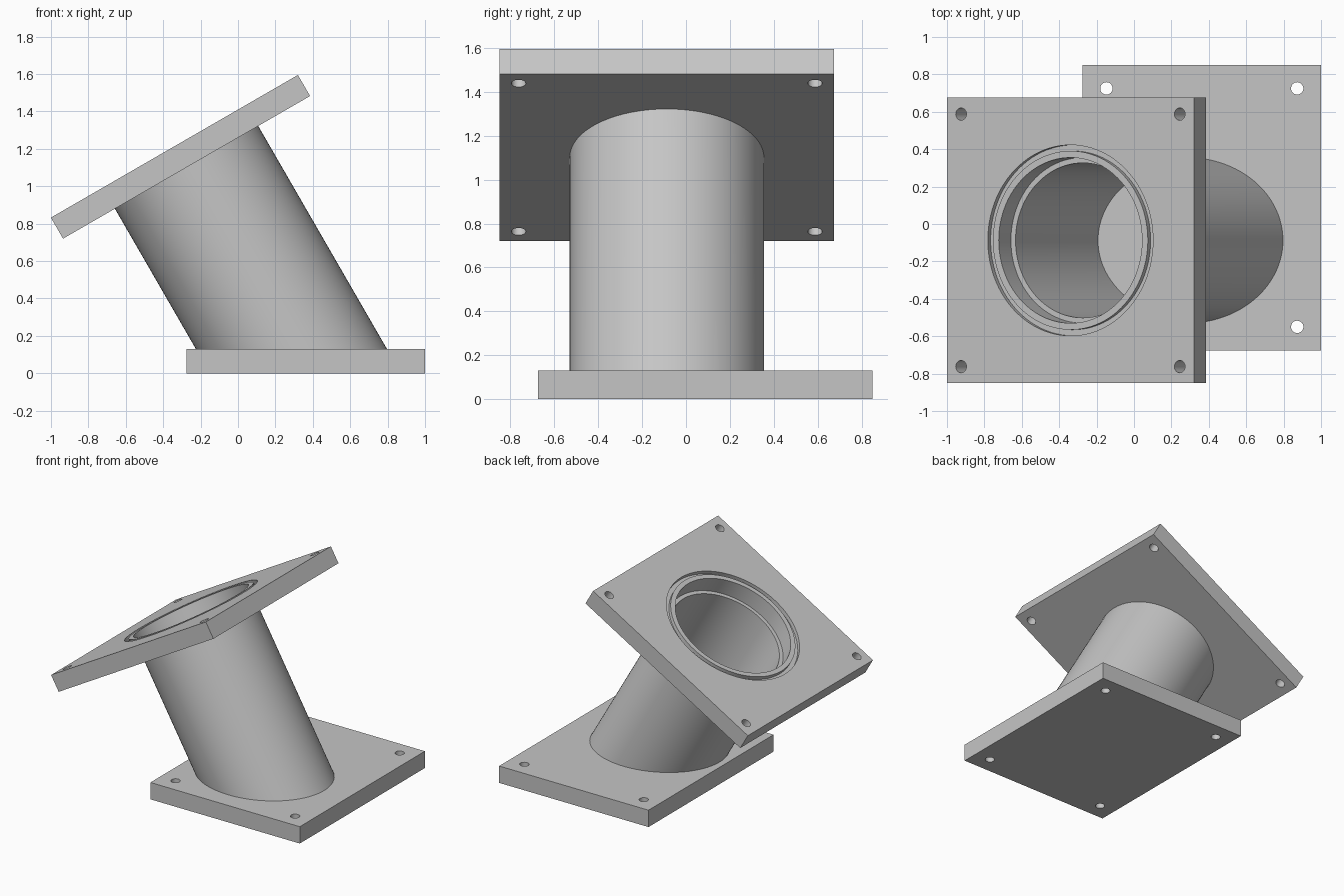
import bpy, bmesh, math
from mathutils import Matrix

if "Cube" in bpy.data.objects:
    bpy.data.objects.remove(bpy.data.objects["Cube"], do_unlink=True)

TILT = math.radians(-30)
THICK = 0.13            # plate thickness
R_OUT, R_IN = 0.4425, 0.414
HOLE_R = 0.033
SEG = 96
TOP_Z = 1.2135          # centre of the tilted face
TILTED = Matrix.Translation((-0.34, -0.0875, TOP_Z)) @ Matrix.Rotation(TILT, 4, 'Y')

grey = bpy.data.materials.new("plain grey")
grey.use_nodes = True
grey.diffuse_color = (0.56, 0.56, 0.56, 1)
grey.node_tree.nodes["Principled BSDF"].inputs["Base Color"].default_value = (0.56, 0.56, 0.56, 1)


def make(name, bm):
    bmesh.ops.recalc_face_normals(bm, faces=bm.faces)
    mesh = bpy.data.meshes.new(name)
    bm.to_mesh(mesh)
    bm.free()
    mesh.materials.append(grey)
    obj = bpy.data.objects.new(name, mesh)
    bpy.context.collection.objects.link(obj)
    return obj


def select(obj):
    bpy.ops.object.select_all(action='DESELECT')
    obj.select_set(True)
    bpy.context.view_layer.objects.active = obj


def ring_solid(name, r_out, r_in, top, bottom):
    """Hollow cylinder; bottom is a function of x giving the lower end."""
    bm = bmesh.new()
    rows = []
    for i in range(SEG):
        a = 2 * math.pi * i / SEG
        row = []
        for r, is_top in ((r_out, True), (r_out, False), (r_in, False), (r_in, True)):
            x, y = r * math.cos(a), r * math.sin(a)
            row.append(bm.verts.new((x, y, top if is_top else bottom(x))))
        rows.append(row)
    for i in range(SEG):
        p, q = rows[i], rows[(i + 1) % SEG]
        for k in range(4):
            j = (k + 1) % 4
            bm.faces.new((p[k], q[k], q[j], p[j]))
    return make(name, bm)


def drill(name, x, y, r, seg):
    bm = bmesh.new()
    bmesh.ops.create_cone(bm, cap_ends=True, segments=seg, radius1=r, radius2=r, depth=1,
                          matrix=Matrix.Translation((x, y, 0)))
    return make(name, bm)


def plate(name, width, depth, hole_x, hole_y, extra=()):
    """Flat plate with its top at z = 0 and a bolt hole near each corner."""
    bm = bmesh.new()
    bmesh.ops.create_cube(bm, size=1, matrix=Matrix.Translation((0, 0, -THICK / 2))
                          @ Matrix.Diagonal((width, depth, THICK, 1)))
    obj = make(name, bm)
    cutters = [drill("bolt_cutter", sx * hole_x, sy * hole_y, HOLE_R, 32)
               for sx in (-1, 1) for sy in (-1, 1)] + list(extra)
    for cutter in cutters:
        cutter.hide_render = True
        mod = obj.modifiers.new("cut", 'BOOLEAN')
        mod.operation = 'DIFFERENCE'
        mod.solver = 'EXACT'
        mod.object = cutter
        select(obj)
        bpy.ops.object.modifier_apply(modifier=mod.name)
        bpy.data.objects.remove(cutter, do_unlink=True)
    return obj


# Horizontal base plate, closed under the tube
base = plate("base_plate", 1.275, 1.525, 0.51, 0.6375)
base.matrix_world = Matrix.Translation((0.3625, 0.0875, THICK))

# Tilted flange with its opening and a shallow seal groove
opening = drill("opening_cutter", 0, 0, R_OUT, SEG)
groove = ring_solid("groove_cutter", 0.51, 0.478, 0.05, lambda x: -0.03)
flange = plate("tilted_flange", 1.525, 1.525, 0.675, 0.675, (opening, groove))
flange.matrix_world = TILTED

# Slanted tube, mitred to meet the base
tube = ring_solid("slanted_tube", R_OUT, R_IN, -THICK,
                  lambda x: (THICK - TOP_Z + math.sin(TILT) * x) / math.cos(TILT))
tube.matrix_world = TILTED

for obj in (base, flange, tube):
    select(obj)
    bpy.ops.object.shade_smooth_by_angle(angle=math.radians(25))
